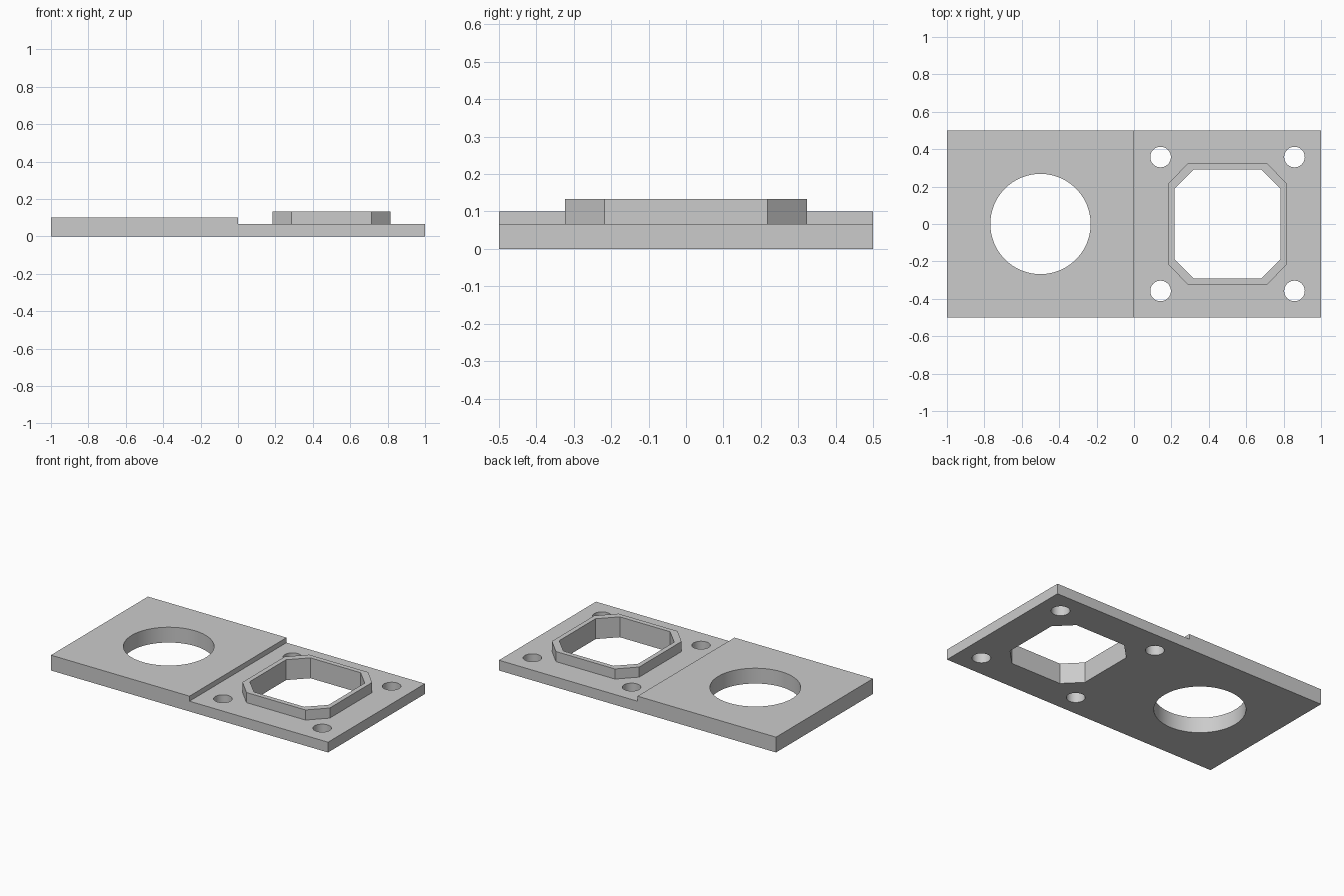
import bpy
import bmesh
from math import cos, sin, pi, radians

cube = bpy.data.objects.get("Cube")
if cube:
    bpy.data.objects.remove(cube, do_unlink=True)

grey = bpy.data.materials.new("plain grey")
grey.use_nodes = True
colour = (0.6, 0.6, 0.6, 1)
grey.diffuse_color = colour
grey.node_tree.nodes["Principled BSDF"].inputs["Base Color"].default_value = colour

BASE_TOP, STEP_TOP, COLLAR_TOP = 0.067, 0.1, 0.133
CENTRE = 0.5


def prism(name, points, direction):
    """Extrude a closed outline along a direction."""
    bm = bmesh.new()
    face = bm.faces.new([bm.verts.new(p) for p in points])
    new = bmesh.ops.extrude_face_region(bm, geom=[face])["geom"]
    bmesh.ops.translate(bm, vec=direction,
                        verts=[v for v in new if isinstance(v, bmesh.types.BMVert)])
    bmesh.ops.recalc_face_normals(bm, faces=bm.faces)
    mesh = bpy.data.meshes.new(name)
    bm.to_mesh(mesh)
    bm.free()
    mesh.materials.append(grey)
    obj = bpy.data.objects.new(name, mesh)
    bpy.context.collection.objects.link(obj)
    return obj


def octagon(name, hx, hy, flat_x, flat_y, bottom, top):
    corner = [(hx, flat_y), (flat_x, hy)]
    half = corner + [(-x, y) for x, y in reversed(corner)]
    outline = half + [(-x, -y) for x, y in half]
    return prism(name, [(CENTRE + x, y, bottom) for x, y in outline], (0, 0, top - bottom))


def cylinder(name, x, y, radius, sides):
    angles = [2 * pi * i / sides for i in range(sides)]
    return prism(name, [(x + radius * cos(a), y + radius * sin(a), -0.1) for a in angles],
                 (0, 0, 0.4))


def combine(target, tool, operation):
    """Apply a boolean and discard the tool."""
    tool.hide_render = True
    mod = target.modifiers.new(operation, 'BOOLEAN')
    mod.operation = operation
    mod.solver = 'EXACT'
    mod.object = tool
    bpy.context.view_layer.objects.active = target
    bpy.ops.object.modifier_apply(modifier=mod.name)
    bpy.data.objects.remove(tool, do_unlink=True)


# Stepped plate, thicker on the right half
profile = [(-1, 0), (1, 0), (1, BASE_TOP), (0, BASE_TOP), (0, STEP_TOP), (-1, STEP_TOP)]
plate = prism("stepped_plate", [(x, -0.5, z) for x, z in profile], (0, 1, 0))

# Raised collar with its chamfered opening
combine(plate, octagon("collar", 0.315, 0.323, 0.213, 0.218, 0.03, COLLAR_TOP), 'UNION')
combine(plate, octagon("collar_opening", 0.284, 0.291, 0.181, 0.187, -0.1, 0.3), 'DIFFERENCE')

# Large round opening and four screw holes
combine(plate, cylinder("round_opening", -CENTRE, 0, 0.268, 96), 'DIFFERENCE')
for sx in (-1, 1):
    for sy in (-1, 1):
        combine(plate, cylinder("screw_hole", CENTRE + sx * 0.358, sy * 0.358, 0.055, 48),
                'DIFFERENCE')

# Smooth hole walls, crisp edges
bpy.ops.object.select_all(action='DESELECT')
plate.select_set(True)
bpy.context.view_layer.objects.active = plate
bpy.ops.object.shade_smooth_by_angle(angle=radians(30))
